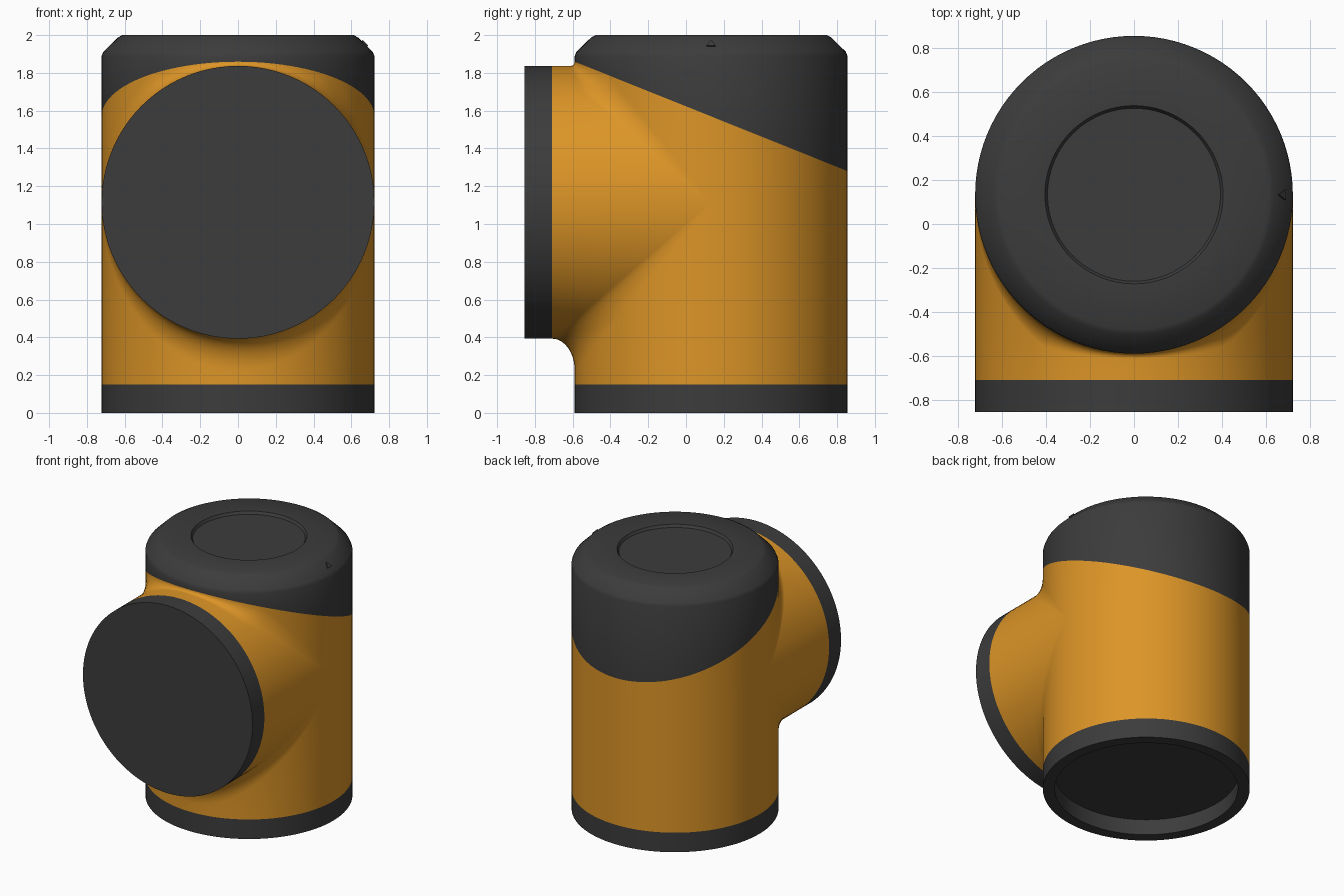
import bpy, bmesh, math
from mathutils import Matrix

if "Cube" in bpy.data.objects:
    bpy.data.objects.remove(bpy.data.objects["Cube"])

R = 0.722            # radius of both tubes
YC, ZC = 0.133, 1.115  # main tube axis (y) and side port axis (z)
PORT_Y = -0.71       # where the orange port meets its end ring
N = 96


def material(name, color):
    m = bpy.data.materials.new(name)
    m.diffuse_color = color
    m.use_nodes = True
    m.node_tree.nodes["Principled BSDF"].inputs["Base Color"].default_value = m.diffuse_color
    return m


orange = material("orange", (0.72, 0.30, 0.02, 1))
dark = material("dark", (0.045, 0.045, 0.045, 1))


def finish(name, bm, mat):
    bmesh.ops.remove_doubles(bm, verts=bm.verts, dist=1e-5)
    bmesh.ops.recalc_face_normals(bm, faces=bm.faces)
    me = bpy.data.meshes.new(name)
    bm.to_mesh(me)
    bm.free()
    me.materials.append(mat)
    ob = bpy.data.objects.new(name, me)
    bpy.context.collection.objects.link(ob)
    bpy.ops.object.select_all(action='DESELECT')
    ob.select_set(True)
    bpy.context.view_layer.objects.active = ob
    bpy.ops.object.shade_smooth_by_angle(angle=math.radians(30))
    return ob


def loft(bm, rows, closed):
    """Skin a list of equally long point rows."""
    grid = [[bm.verts.new(p) for p in row] for row in rows]
    n = len(rows[0])
    for a, b in zip(grid, grid[1:]):
        for i in range(n if closed else n - 1):
            j = (i + 1) % n
            bm.faces.new((a[i], a[j], b[j], b[i]))


def ring(r, z):
    """Circle round the main axis."""
    pts = []
    for i in range(N):
        a = 2 * math.pi * i / N
        x, y = r * math.sin(a), YC - r * math.cos(a)
        pts.append((x, y, z(y) if callable(z) else z))
    return pts


def revolve(name, profile, mat):
    bm = bmesh.new()
    loft(bm, [ring(r, z) for r, z in profile], True)
    return finish(name, bm, mat)


def slant(y):
    """Height of the sloping colour split."""
    return 1.623 - 0.401 * y


# Orange tee body: back half plain, front half flows through fillets into the port
bm = bmesh.new()
back = []
for i in range(N // 2 + 1):
    a = math.pi / 2 + math.pi * i / (N // 2)
    x, y = R * math.sin(a), YC - R * math.cos(a)
    back.append([(x, y, 0.15), (x, y, ZC), (x, y, slant(y))])
loft(bm, back, False)

for side in (-1, 1):
    columns = []
    for i in range(N // 2 + 1):
        a = -math.pi / 2 + math.pi * i / (N // 2)
        x, s = R * math.sin(a), R * math.cos(a)
        y = YC - s
        dy, dz = 0.165 * s, 0.235 * s
        if side > 0:     # upper fillet is held below the slanted split
            limit = max(0.002, slant(y) - ZC - s)
            dy, dz = min(dy, limit), min(dz, limit)
        col = [(x, y, 0.15 if side < 0 else slant(y))]
        for k in range(11):
            t = math.pi / 2 * k / 10
            col.append((x, y - dy + dy * math.cos(t),
                        ZC + side * (s + dz - dz * math.sin(t))))
        col.append((x, PORT_Y, ZC + side * s))
        columns.append(col)
    loft(bm, columns, False)
finish("tee_body", bm, orange)

# Dark top cap with chamfer and shallow round recess
revolve("top_cap", [(R, slant), (R, 1.89), (0.713, 1.912), (0.635, 1.988), (0.612, 2.0),
                    (0.405, 2.0), (0.393, 1.98), (0, 1.98)], dark)

# Dark base ring with recessed floor
revolve("base_ring", [(R, 0.15), (R, 0), (0.64, 0), (0.64, 0.12), (0, 0.12)], dark)

# Dark disc closing the side port
bm = bmesh.new()
bmesh.ops.create_cone(bm, cap_ends=True, segments=N, radius1=R, radius2=R, depth=0.145,
                      matrix=Matrix.Translation((0, -0.7825, ZC)) @ Matrix.Rotation(math.pi / 2, 4, 'X'))
finish("port_end", bm, dark)

# Small triangular marker on the chamfer
bm = bmesh.new()
bmesh.ops.create_cone(bm, cap_ends=True, segments=3, radius1=0.028, radius2=0.028, depth=0.012,
                      matrix=Matrix.Translation((0.676, YC, 1.951))
                      @ Matrix.Rotation(math.pi / 4, 4, 'Y') @ Matrix.Rotation(math.pi / 2, 4, 'Z'))
finish("cap_marker", bm, dark)
